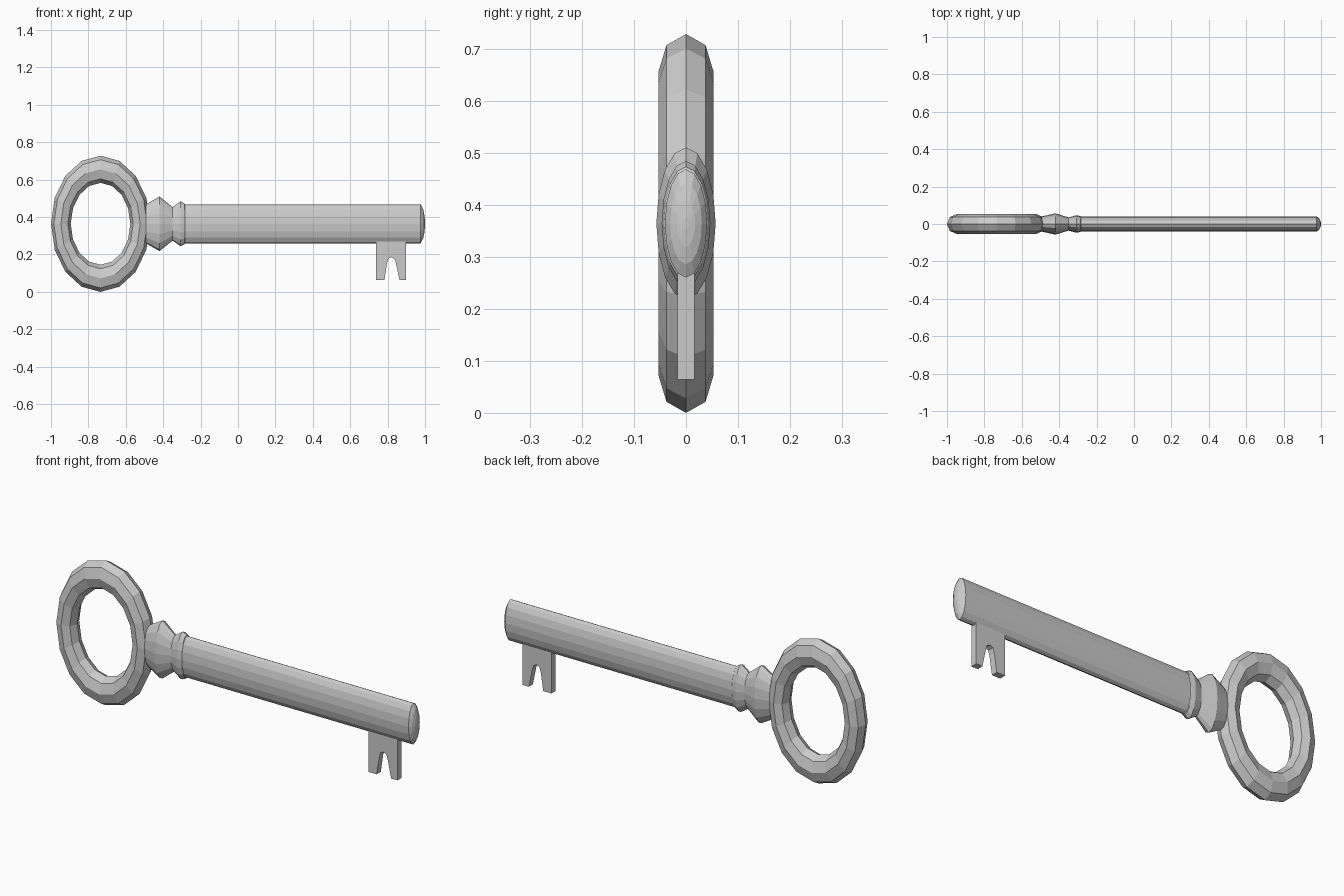
import bpy, bmesh, math

if "Cube" in bpy.data.objects:
    bpy.data.objects.remove(bpy.data.objects["Cube"])

ZC = 0.364   # height of the key's long axis


def finish(name, bm, smooth=False):
    bmesh.ops.recalc_face_normals(bm, faces=bm.faces)
    mesh = bpy.data.meshes.new(name)
    bm.to_mesh(mesh)
    bm.free()
    obj = bpy.data.objects.new(name, mesh)
    bpy.context.collection.objects.link(obj)
    return obj


def turned(name, profile, sides=16, flat=0.39):
    """Profile of (x, radius) turned about the x axis, squashed in y."""
    bm = bmesh.new()
    rings = []
    for x, r in profile:
        rings.append([bm.verts.new((x, flat * r * math.sin(2 * math.pi * i / sides),
                                    ZC + r * math.cos(2 * math.pi * i / sides)))
                      for i in range(sides)])
    for a, b in zip(rings, rings[1:]):
        for i in range(sides):
            j = (i + 1) % sides
            bm.faces.new((a[i], a[j], b[j], b[i]))
    bm.faces.new(rings[0])
    bm.faces.new(rings[-1])
    return finish(name, bm)


# Oval handle ring: eight-sided tube swept round sixteen steps
bpy.ops.mesh.primitive_torus_add(major_segments=16, minor_segments=8,
                                 major_radius=0.213, minor_radius=0.053,
                                 location=(-0.735, 0, ZC),
                                 rotation=(math.pi / 2, 0, 0))
bow = bpy.context.object
bow.name = "handle_ring"
bow.scale = (0.265 / 0.266, 0.364 / 0.266, 1.0)

# Decorative collar between ring and shaft
turned("collar", [(-0.50, 0.10), (-0.42, 0.146), (-0.35, 0.090),
                  (-0.307, 0.120), (-0.286, 0.109), (-0.28, 0.095)])

# Shaft with shallow domed tip
turned("shaft", [(-0.35, 0.088), (-0.30, 0.104), (0.977, 0.104),
                 (0.990, 0.078), (0.997, 0.045), (1.0, 0.012)])

# Notched bit hanging under the tip
outline = [(0.737, 0.30), (0.737, 0.064), (0.783, 0.064), (0.797, 0.155),
           (0.804, 0.178), (0.820, 0.186), (0.836, 0.178), (0.844, 0.155),
           (0.863, 0.064), (0.898, 0.064), (0.898, 0.30)]
bm = bmesh.new()
face = bm.faces.new([bm.verts.new((x, -0.016, z)) for x, z in outline])
ext = bmesh.ops.extrude_face_region(bm, geom=[face])
bmesh.ops.translate(bm, vec=(0, 0.032, 0),
                    verts=[v for v in ext["geom"] if isinstance(v, bmesh.types.BMVert)])
finish("bit", bm)
